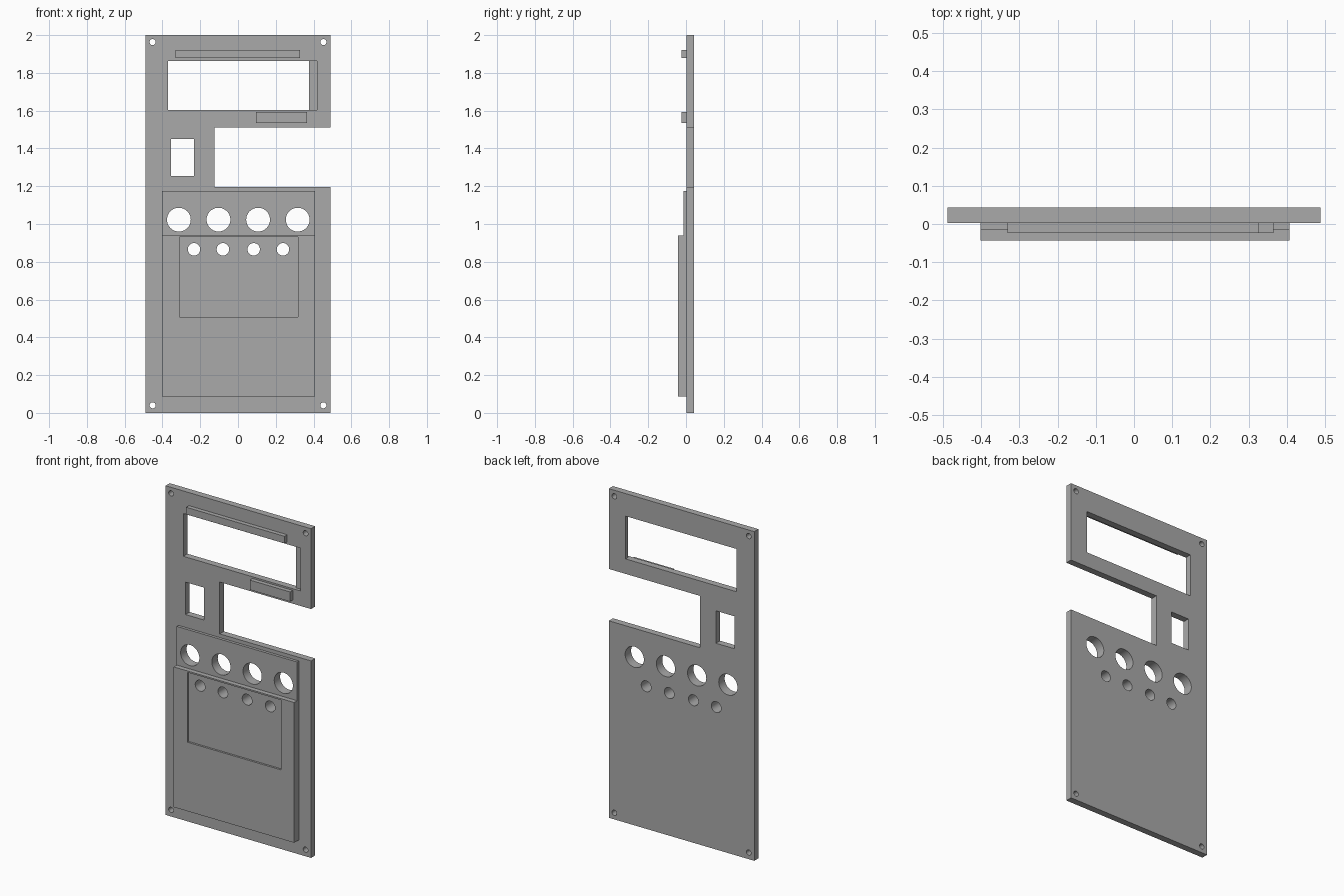
import bpy
import bmesh
from mathutils import Matrix, Vector

cube = bpy.data.objects.get("Cube")
if cube:
    bpy.data.objects.remove(cube, do_unlink=True)

grey = bpy.data.materials.new("plain_grey")
grey.use_nodes = True
colour = (0.4, 0.4, 0.4, 1)
grey.diffuse_color = colour
grey.node_tree.nodes["Principled BSDF"].inputs["Base Color"].default_value = colour

BACK, PLATE_FRONT = 0.043, 0.003


def make_object(name, bm):
    bmesh.ops.recalc_face_normals(bm, faces=bm.faces)
    mesh = bpy.data.meshes.new(name)
    bm.to_mesh(mesh)
    bm.free()
    mesh.materials.append(grey)
    obj = bpy.data.objects.new(name, mesh)
    bpy.context.collection.objects.link(obj)
    return obj


def box(name, x0, x1, z0, z1, y0, y1):
    bm = bmesh.new()
    centre = Vector((x0 + x1, y0 + y1, z0 + z1)) / 2
    size = Matrix.Diagonal((x1 - x0, y1 - y0, z1 - z0, 1))
    bmesh.ops.create_cube(bm, size=1, matrix=Matrix.Translation(centre) @ size)
    return make_object(name, bm)


def opening(x0, x1, z0, z1, y0=-0.2, y1=0.2):
    return box("cutter", x0, x1, z0, z1, y0, y1)


def hole(x, z, radius):
    bm = bmesh.new()
    place = Matrix.Translation((x, 0, z)) @ Matrix.Rotation(1.570796, 4, "X")
    bmesh.ops.create_cone(bm, cap_ends=True, segments=40, radius1=radius,
                          radius2=radius, depth=0.4, matrix=place)
    return make_object("cutter", bm)


def cut(obj, cutters):
    # Apply every cut to the mesh, then discard the cutters
    for c in cutters:
        c.hide_render = True
        mod = obj.modifiers.new("cut", "BOOLEAN")
        mod.operation = "DIFFERENCE"
        mod.solver = "EXACT"
        mod.object = c
    bpy.context.view_layer.update()
    graph = bpy.context.evaluated_depsgraph_get()
    result = bpy.data.meshes.new_from_object(obj.evaluated_get(graph))
    obj.modifiers.clear()
    obj.data = result
    for c in cutters:
        bpy.data.objects.remove(c, do_unlink=True)
    bpy.ops.object.select_all(action="DESELECT")
    obj.select_set(True)
    bpy.context.view_layer.objects.active = obj
    bpy.ops.object.shade_smooth_by_angle(angle=0.5)


def large_holes():
    return [hole(-0.313 + 0.2097 * i, 1.023, 0.063) for i in range(4)]


def small_holes():
    return [hole(x, 0.866, 0.033) for x in (-0.233, -0.08, 0.083, 0.238)]


# Back plate with display window, side notch, switch window and all holes
plate = box("back_plate", -0.489, 0.489, 0, 2, PLATE_FRONT, BACK)
cutters = [
    opening(-0.37, 0.375, 1.603, 1.863),
    opening(0.36, 0.418, 1.603, 1.863, -0.2, PLATE_FRONT + 0.02),
    opening(-0.125, 0.6, 1.197, 1.512),
    opening(-0.355, -0.232, 1.253, 1.45),
]
cutters += [hole(x, z, 0.016) for x in (-0.452, 0.452) for z in (0.04, 1.963)]
cut(plate, cutters + large_holes() + small_holes())

# Thin knob panel
knob_panel = box("knob_panel", -0.402, 0.408, 0.94, 1.175, -0.014, PLATE_FRONT)
cut(knob_panel, large_holes())

# Thick lower panel with a shallow label recess
lower_panel = box("lower_panel", -0.402, 0.408, 0.088, 0.94, -0.043, PLATE_FRONT)
cut(lower_panel, [opening(-0.311, 0.318, 0.507, 0.931, -0.2, -0.031)] + small_holes())

# Raised bars around the display window
box("upper_bar", -0.332, 0.328, 1.878, 1.921, -0.023, PLATE_FRONT)
box("lower_bar", 0.096, 0.366, 1.534, 1.593, -0.023, PLATE_FRONT)
